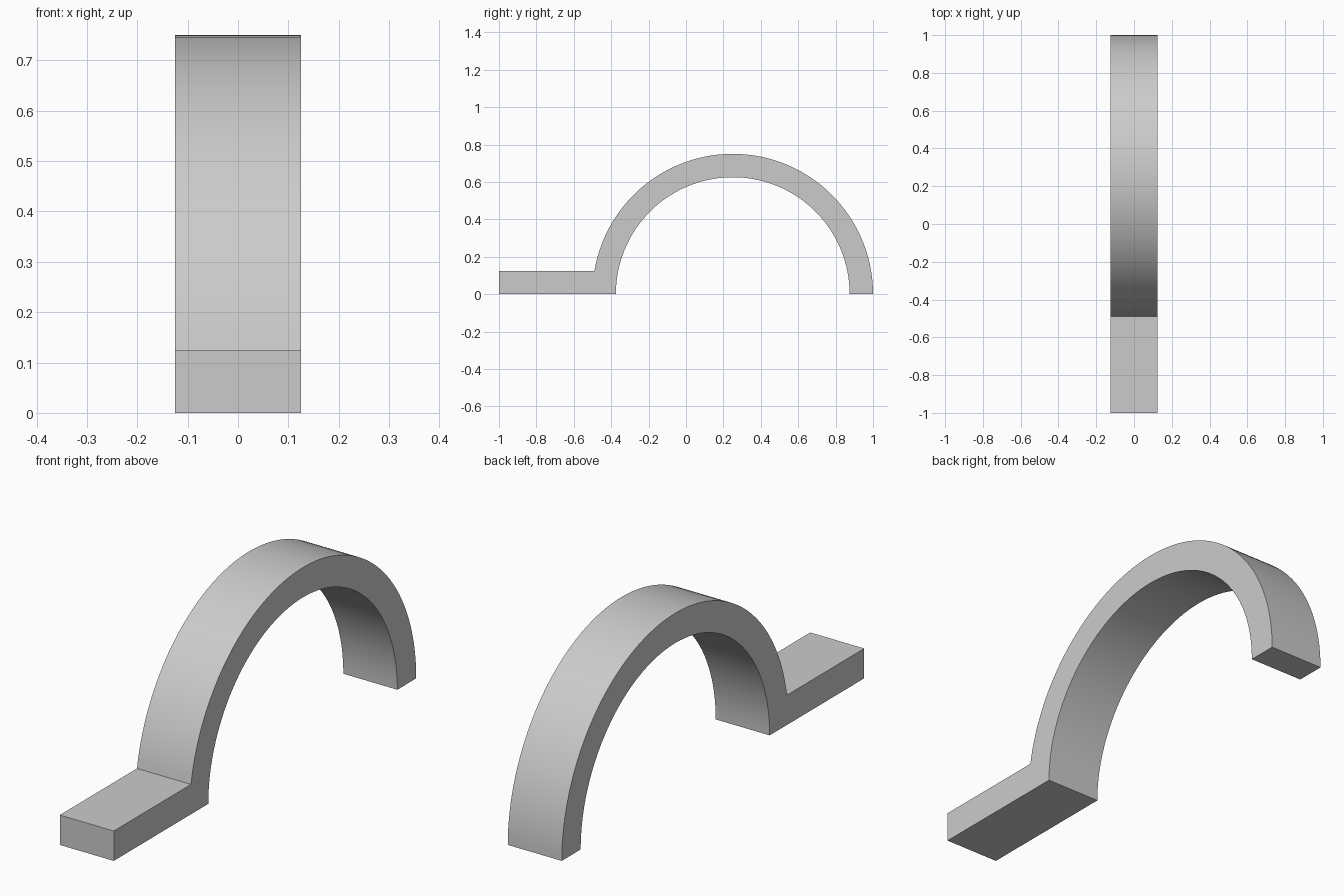
import bpy, bmesh
from math import sin, cos, pi, asin, radians

cube = bpy.data.objects.get("Cube")
if cube:
    bpy.data.objects.remove(cube, do_unlink=True)

WIDTH, THICK = 0.25, 0.125
CENTRE_Y, OUTER = 0.25, 0.75
INNER = OUTER - THICK
STEPS = 64

# Plain grey material
grey = bpy.data.materials.new("plain grey")
grey.use_nodes = True
colour = (0.6, 0.6, 0.6, 1)
grey.diffuse_color = colour
grey.node_tree.nodes["Principled BSDF"].inputs["Base Color"].default_value = colour


def arc(radius, start, end):
    """Points (y, z) along an arc about the arch centre."""
    angles = [start + (end - start) * i / STEPS for i in range(STEPS + 1)]
    return [(CENTRE_Y + radius * cos(a), radius * sin(a)) for a in angles]


# Side profile: outer arc, flat foot tab, inner arc
tab_angle = pi - asin(THICK / OUTER)
profile = arc(OUTER, 0, tab_angle) + [(-1, THICK), (-1, 0)] + arc(INNER, pi, 0)

# Extrude the profile across the width
bm = bmesh.new()
side = bm.faces.new([bm.verts.new((-WIDTH / 2, y, z)) for y, z in profile])
ext = bmesh.ops.extrude_face_region(bm, geom=[side], use_keep_orig=True)
moved = [g for g in ext["geom"] if isinstance(g, bmesh.types.BMVert)]
bmesh.ops.translate(bm, verts=moved, vec=(WIDTH, 0, 0))
bmesh.ops.recalc_face_normals(bm, faces=bm.faces)

mesh = bpy.data.meshes.new("arched_strap")
bm.to_mesh(mesh)
bm.free()
mesh.materials.append(grey)
strap = bpy.data.objects.new("arched_strap", mesh)
bpy.context.collection.objects.link(strap)

# Smooth the curved bands, keep the corners sharp
bpy.ops.object.select_all(action="DESELECT")
strap.select_set(True)
bpy.context.view_layer.objects.active = strap
bpy.ops.object.shade_smooth_by_angle(angle=radians(30))
